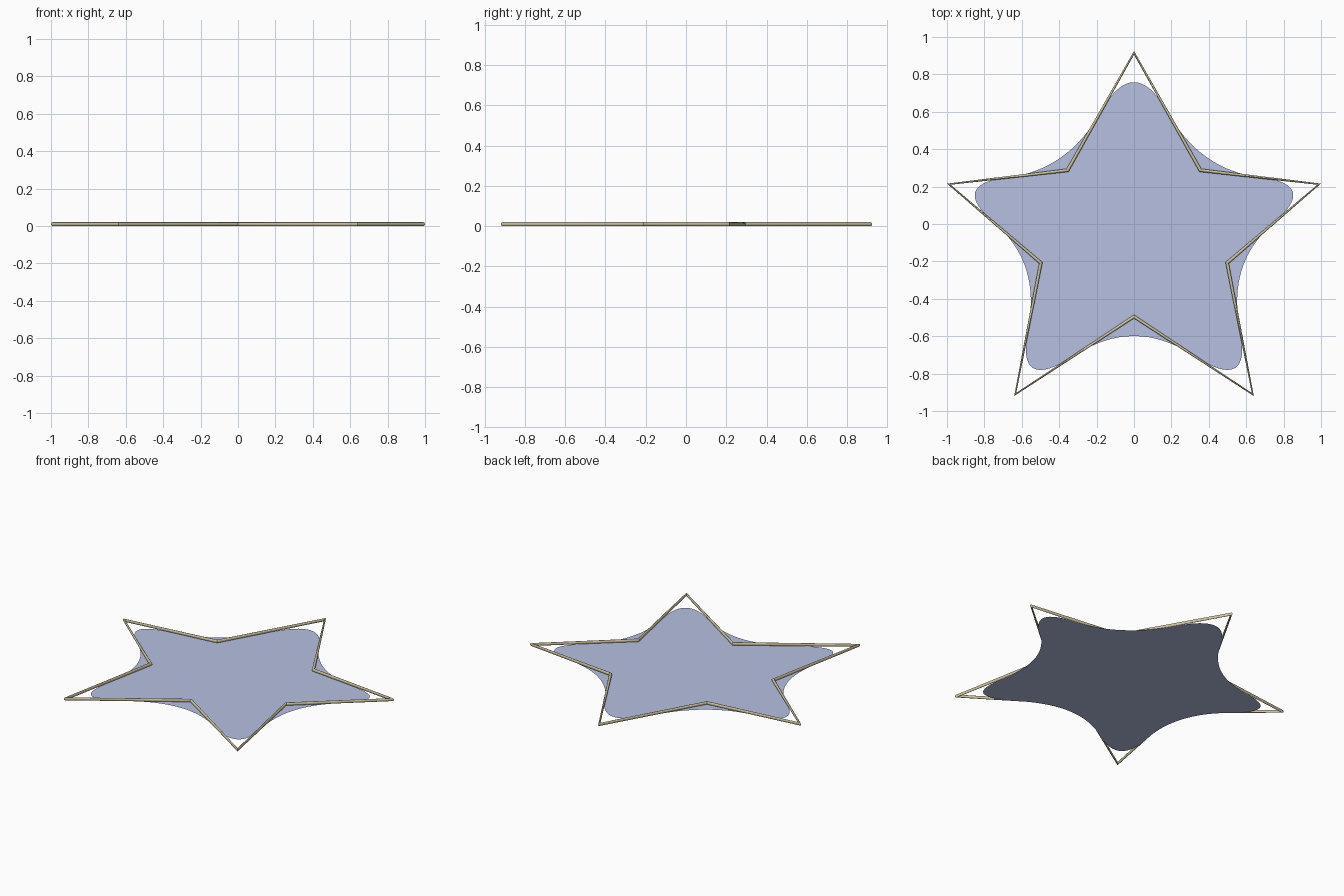
import bpy, bmesh, math
from mathutils import Vector

if "Cube" in bpy.data.objects:
    bpy.data.objects.remove(bpy.data.objects["Cube"])

# Right half of the star outline, from the top tip to the bottom notch
half = [(0, .915), (.355, .287), (.99, .213), (.498, -.208), (.635, -.911), (0, -.495)]
star = [Vector((x, y, 0)) for x, y in half + [(-x, y) for x, y in half[-2:0:-1]]]
N = len(star)
RADIUS = .01
SIDES = 12


def make_object(name, bm, color):
    mesh = bpy.data.meshes.new(name)
    bm.to_mesh(mesh)
    bm.free()
    obj = bpy.data.objects.new(name, mesh)
    bpy.context.collection.objects.link(obj)
    mat = bpy.data.materials.new(name + "_material")
    mat.diffuse_color = color
    mat.use_nodes = True
    mat.node_tree.nodes["Principled BSDF"].inputs["Base Color"].default_value = mat.diffuse_color
    mesh.materials.append(mat)
    return obj


# Soft star sheet: quadratic arcs between the edge midpoints
bm = bmesh.new()
rim = []
STEPS = 16
for i in range(N):
    p = star[i]
    a, b = (star[i - 1] + p) / 2, (p + star[(i + 1) % N]) / 2
    for k in range(STEPS):
        t = k / STEPS
        rim.append(bm.verts.new(a * (1 - t) ** 2 + p * 2 * t * (1 - t) + b * t * t))
centre = bm.verts.new((0, 0, 0))
for i, v in enumerate(rim):
    bm.faces.new((centre, rim[(i + 1) % len(rim)], v))
make_object("star_sheet", bm, (.47, .53, .75, 1))

# Star wire: round section turned to the bisector of each corner
bm = bmesh.new()
rings = []
for i in range(N):
    d1 = (star[i] - star[i - 1]).normalized()
    d2 = (star[(i + 1) % N] - star[i]).normalized()
    tangent = (d1 + d2).normalized()
    out = Vector((-tangent.y, tangent.x, 0))
    ring = []
    for k in range(SIDES):
        a = 2 * math.pi * k / SIDES
        ring.append(bm.verts.new(star[i] + out * RADIUS * math.cos(a)
                                 + Vector((0, 0, RADIUS * (1 + math.sin(a))))))
    rings.append(ring)
for i in range(N):
    r, s = rings[i], rings[(i + 1) % N]
    for k in range(SIDES):
        j = (k + 1) % SIDES
        bm.faces.new((r[k], r[j], s[j], s[k])).smooth = True
    for k in range(SIDES):
        bm.edges.get((r[k], r[(k + 1) % SIDES])).smooth = False
bmesh.ops.recalc_face_normals(bm, faces=bm.faces)
make_object("star_wire", bm, (.62, .56, .36, 1))
